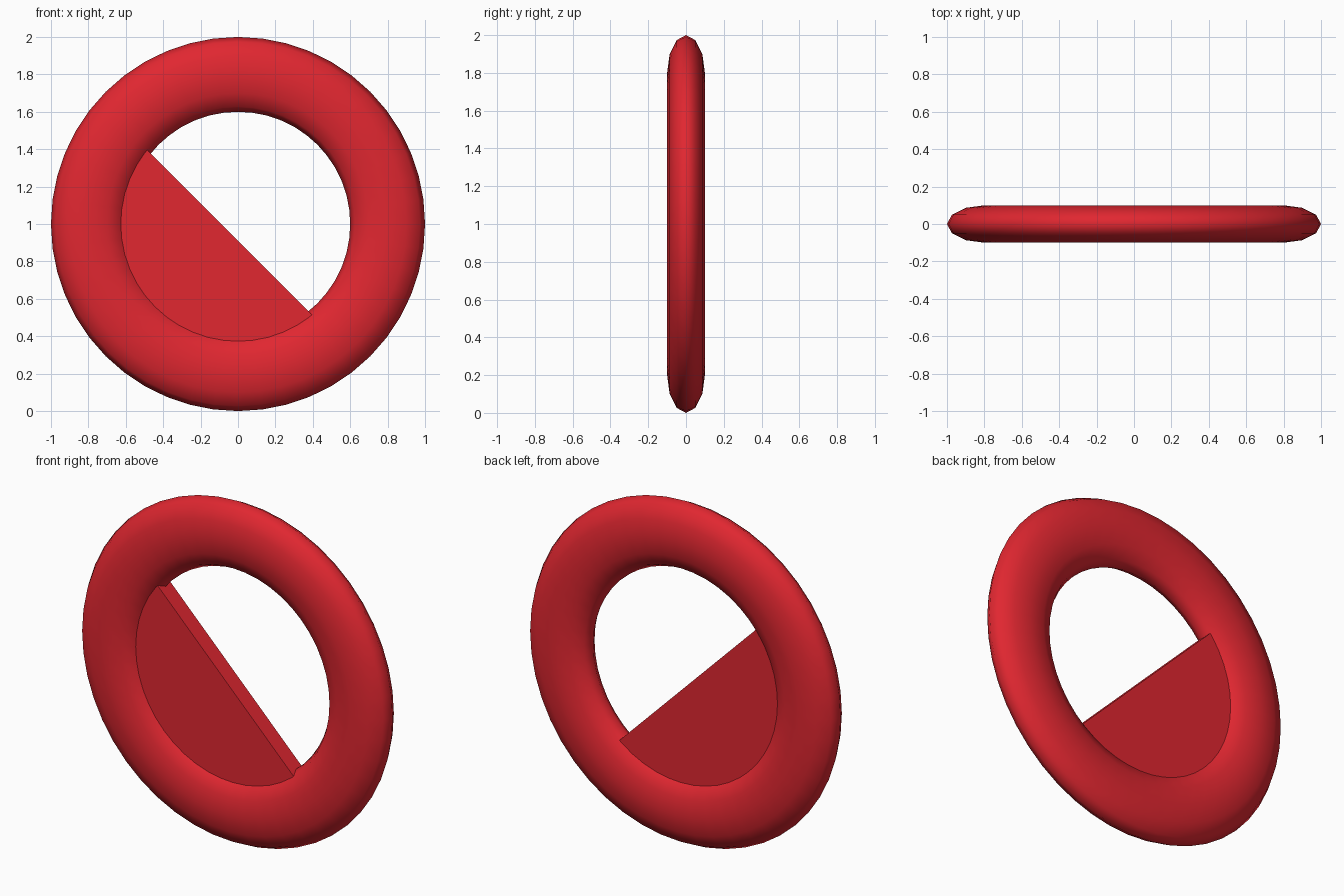
import bpy, bmesh, math

if "Cube" in bpy.data.objects:
    bpy.data.objects.remove(bpy.data.objects["Cube"])

red = bpy.data.materials.new("red")
red.diffuse_color = (0.75, 0.02, 0.03, 1)
red.use_nodes = True
red.node_tree.nodes["Principled BSDF"].inputs["Base Color"].default_value = red.diffuse_color

# Ring: torus standing upright, flattened front to back
bpy.ops.mesh.primitive_torus_add(major_radius=0.8, minor_radius=0.2,
                                 major_segments=48, minor_segments=12,
                                 location=(0, 0, 1), rotation=(math.pi / 2, 0, 0))
ring = bpy.context.object
ring.name = "ring"
ring.scale = (1, 1, 0.5)
bpy.ops.object.transform_apply(location=False, rotation=True, scale=True)
bpy.ops.object.shade_smooth()
ring.data.materials.append(red)

# Plate: disc segment cut off by a 45 degree chord, filling the lower left of the hole
R, CHORD, HALF, STEPS = 0.629, -0.064, 0.05, 28
half_angle = math.acos(CHORD / R)
start, sweep = math.pi / 4 + half_angle, 2 * (math.pi - half_angle)
bm = bmesh.new()
verts = []
for i in range(STEPS + 1):
    a = start + sweep * i / STEPS
    verts.append(bm.verts.new((R * math.cos(a), -HALF, R * math.sin(a))))
face = bm.faces.new(verts)
extruded = bmesh.ops.extrude_face_region(bm, geom=[face])["geom"]
bmesh.ops.translate(bm, vec=(0, 2 * HALF, 0),
                    verts=[g for g in extruded if isinstance(g, bmesh.types.BMVert)])
bmesh.ops.recalc_face_normals(bm, faces=bm.faces)
mesh = bpy.data.meshes.new("half_disc_plate")
bm.to_mesh(mesh)
bm.free()
plate = bpy.data.objects.new("half_disc_plate", mesh)
plate.location.z = 1
bpy.context.collection.objects.link(plate)
mesh.materials.append(red)
